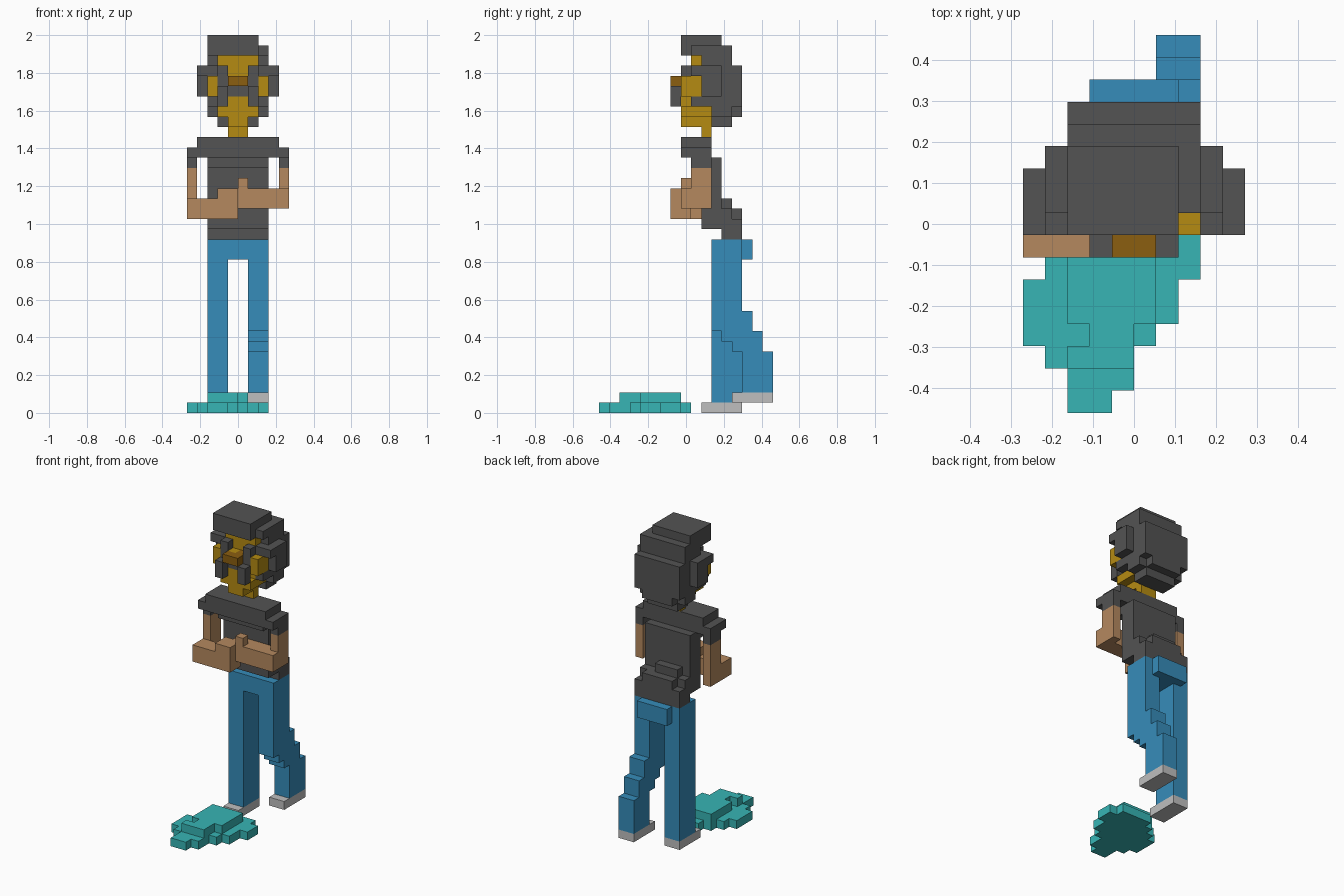
import bpy, bmesh, math
from mathutils import Vector

cube = bpy.data.objects.get("Cube")
if cube:
    bpy.data.objects.remove(cube, do_unlink=True)

U = 2 / 37                       # block size; grid is 10 x 17 x 37 blocks
cells = {}                       # (i, j, k) -> part name
part_colour = {}


def lin(hex_code):
    out = []
    for n in (0, 2, 4):
        c = int(hex_code[n:n + 2], 16) / 255
        out.append(c / 12.92 if c <= 0.04045 else ((c + 0.055) / 1.055) ** 2.4)
    return (*out, 1.0)


def material(name, hex_code):
    m = bpy.data.materials.new(name)
    m.use_nodes = True
    m.diffuse_color = lin(hex_code)
    bsdf = m.node_tree.nodes["Principled BSDF"]
    bsdf.inputs["Base Color"].default_value = lin(hex_code)
    bsdf.inputs["Roughness"].default_value = 0.8
    return m


CHARCOAL = material("charcoal", "535353")
BLUE = material("denim blue", "368CBA")
TEAL = material("teal", "37B5B5")
GOLD = material("gold skin", "B58B12")
OCHRE = material("dark ochre", "8B5E10")
TAN = material("tan skin", "B5895F")
GREY = material("light grey", "BFBFBF")


def part(name, mat, *boxes, mirror=False):
    """Fill blocks x0,x1, y0,y1, z0,z1; later parts replace earlier ones."""
    part_colour[name] = mat
    for x0, x1, y0, y1, z0, z1 in boxes:
        for i in range(x0, x1):
            for j in range(y0, y1):
                for k in range(z0, z1):
                    cells[i, j, k] = name
                    if mirror:
                        cells[9 - i, j, k] = name


# Puddle: one row of blocks per depth step, with a raised middle
rows = [(2, 4), (2, 5), (1, 5), (0, 6), (0, 7), (0, 7), (1, 8), (2, 8), (3, 7)]
part("puddle", TEAL,
     *[(a, b, j, j + 1, 0, 1) for j, (a, b) in enumerate(rows)],
     (2, 5, 2, 3, 1, 2), (3, 5, 3, 4, 1, 2), (2, 6, 4, 8, 1, 2))

# Shoes
part("right_shoe", GREY, (2, 4, 10, 14, 0, 1))
part("left_shoe", GREY, (6, 8, 13, 17, 1, 2))

# Trousers: straight right leg, left leg stepping backwards
part("hips", BLUE, (2, 8, 11, 14, 15, 17), (3, 7, 14, 15, 15, 17))
part("right_leg", BLUE, (2, 4, 11, 14, 1, 15))
left_steps = [(8, 15), (7, 15), (6, 15), (2, 10), (2, 8), (2, 6)]
part("left_leg", BLUE,
     *[(6, 8, 11 + n, 12 + n, a, b) for n, (a, b) in enumerate(left_steps)])

# Shirt, leaning back towards the waist
part("shirt", CHARCOAL,
     (2, 8, 12, 14, 17, 18), (2, 8, 10, 13, 18, 20), (2, 8, 13, 14, 18, 19),
     (3, 7, 13, 14, 19, 20), (3, 6, 12, 13, 20, 21),
     (2, 8, 10, 12, 20, 24), (2, 8, 9, 12, 24, 25),
     (1, 9, 8, 11, 25, 27))
part("sleeves", CHARCOAL, (0, 1, 8, 11, 25, 26), (0, 1, 9, 11, 24, 25), mirror=True)

# Folded arms
part("right_arm", TAN, (0, 1, 9, 11, 19, 24), (0, 5, 7, 9, 19, 21),
     (3, 4, 7, 9, 21, 22))
part("left_arm", TAN, (9, 10, 9, 11, 20, 24), (4, 10, 8, 10, 20, 22),
     (4, 5, 7, 8, 21, 22), (5, 6, 8, 9, 22, 23))

# Head
part("neck", GOLD, (4, 6, 10, 11, 27, 28))
part("face", GOLD, (4, 6, 8, 11, 28, 31), (3, 7, 8, 11, 29, 30),
     (3, 7, 9, 11, 30, 35))

# Hair: back mass, crown and side lobes
part("hair", CHARCOAL,
     (3, 7, 11, 13, 28, 29), (2, 8, 11, 13, 29, 35), (2, 8, 13, 14, 30, 34),
     (3, 7, 13, 14, 29, 30),
     (2, 8, 9, 13, 35, 36), (2, 7, 8, 9, 35, 37), (2, 7, 9, 12, 36, 37))
part("hair_sides", CHARCOAL, (2, 3, 10, 11, 30, 35), (1, 2, 10, 12, 31, 34),
     (1, 3, 9, 10, 33, 34), mirror=True)

# Face details
part("brows", CHARCOAL, (3, 4, 8, 9, 32, 34), mirror=True)
part("cheeks", GOLD, (2, 3, 8, 10, 31, 33), mirror=True)
part("moustache", CHARCOAL, (3, 4, 7, 8, 30, 32), (4, 5, 8, 9, 31, 32),
     (2, 3, 9, 10, 30, 31), mirror=True)
part("nose", OCHRE, (4, 6, 7, 8, 32, 33), (5, 6, 8, 9, 32, 33))
part("nose_bridge", GOLD, (4, 5, 8, 9, 32, 33))

# Turn the blocks of each part into a mesh of its outer faces only
AXES = [Vector(v) for v in ((1, 0, 0), (0, 1, 0), (0, 0, 1))]
for name, mat in part_colour.items():
    bm = bmesh.new()
    for (i, j, k), owner in cells.items():
        if owner != name:
            continue
        centre = Vector((i - 4.5, j - 8, k + 0.5))
        for a in range(3):
            for s in (-1, 1):
                n = AXES[a] * s
                if (i + int(n.x), j + int(n.y), k + int(n.z)) in cells:
                    continue
                u, v = AXES[(a + 1) % 3] * s / 2, AXES[(a + 2) % 3] / 2
                mid = centre + n / 2
                bm.faces.new([bm.verts.new((mid + d) * U)
                              for d in (-u - v, u - v, u + v, -u + v)])
    bmesh.ops.remove_doubles(bm, verts=bm.verts[:], dist=U * 0.01)
    bmesh.ops.dissolve_limit(bm, angle_limit=math.radians(1),
                             verts=bm.verts[:], edges=bm.edges[:])
    me = bpy.data.meshes.new(name)
    bm.to_mesh(me)
    bm.free()
    me.materials.append(mat)
    ob = bpy.data.objects.new(name, me)
    bpy.context.scene.collection.objects.link(ob)
